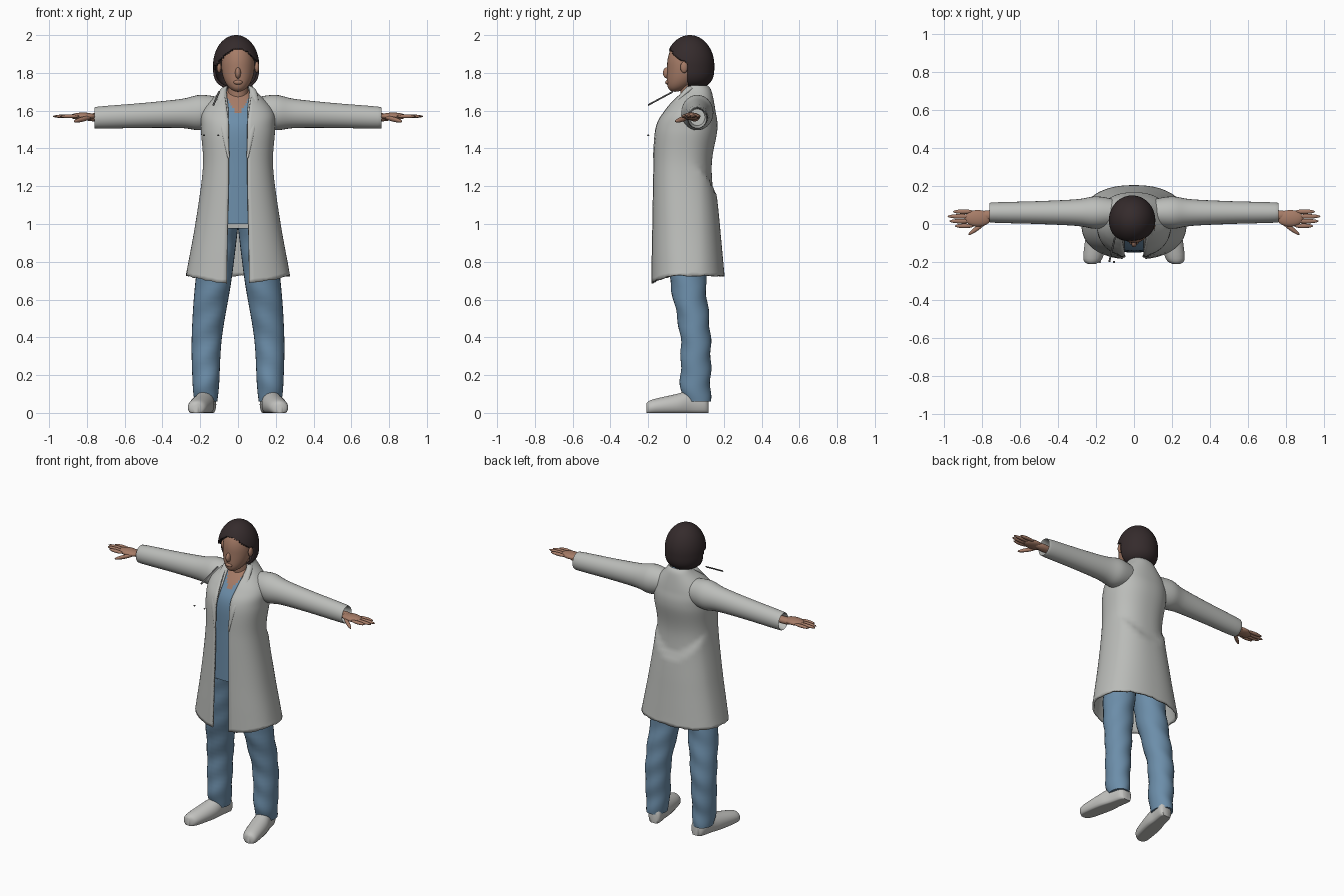
import bpy, bmesh, math, random
from mathutils import Vector

random.seed(4)
if "Cube" in bpy.data.objects:
    bpy.data.objects.remove(bpy.data.objects["Cube"], do_unlink=True)


def material(name, red, green, blue):
    mat = bpy.data.materials.new(name)
    mat.use_nodes = True
    mat.diffuse_color = (red, green, blue, 1)
    shader = next(node for node in mat.node_tree.nodes if node.type == 'BSDF_PRINCIPLED')
    shader.inputs["Base Color"].default_value = mat.diffuse_color
    return mat


COAT = material("coat_white", .5, .51, .49)
SHOE = material("shoe_white", .54, .54, .52)
BLUE = material("scrub_blue", .15, .27, .4)
SKIN = material("skin", .38, .2, .135)
HAIR = material("hair_dark", .035, .024, .025)
GREY = material("dark_grey", .16, .16, .16)


def finish(name, bm, mat, side=1, tweak=None):
    """Adjust and mirror the vertices, then make a smooth shaded object."""
    for vert in bm.verts:
        if tweak:
            tweak(vert.co)
        vert.co.x *= side
    bmesh.ops.recalc_face_normals(bm, faces=bm.faces)
    mesh = bpy.data.meshes.new(name)
    bm.to_mesh(mesh)
    bm.free()
    mesh.materials.append(mat)
    ob = bpy.data.objects.new(name, mesh)
    bpy.context.collection.objects.link(ob)
    bpy.ops.object.select_all(action='DESELECT')
    ob.select_set(True)
    bpy.context.view_layer.objects.active = ob
    bpy.ops.object.shade_smooth_by_angle(angle=math.radians(50))
    return ob


def ball(name, centre, radii, mat, segments=16, **options):
    """Ellipsoid with the given centre and radii."""
    bm = bmesh.new()
    bmesh.ops.create_uvsphere(bm, u_segments=segments, v_segments=segments, radius=1)
    for vert in bm.verts:
        vert.co = Vector(centre) + vert.co * Vector(radii)
    return finish(name, bm, mat, **options)


def smooth_rows(rows, steps):
    """Catmull-Rom interpolation between the sections."""
    padded = [rows[0], *rows, rows[-1]]
    for before, start, end, after in zip(padded, padded[1:], padded[2:], padded[3:]):
        for step in range(steps):
            t = step / steps
            yield [b + t / 2 * (c - a + t * (2*a - 5*b + 4*c - d + t * (3*(b - c) + d - a)))
                   for a, b, c, d in zip(before, start, end, after)]
    yield rows[-1]


def signed_power(value, power):
    return math.copysign(abs(value) ** power, value)


def loft(name, rows, mat, axis='Z', count=28, steps=5, power=1, gap=None, **options):
    """Skin elliptical sections: position, centre u, centre v, radius u, radius v."""
    bm = bmesh.new()
    loops = []
    for pos, centre_u, centre_v, radius_u, radius_v in smooth_rows(rows, steps):
        opening = math.asin(min(.9, gap(pos) / radius_u) ** (1 / power)) if gap else 0
        span = 2 * (math.pi - opening) / (count - 1 if gap else count)
        loop = []
        for k in range(count):
            angle = opening + span * k - math.pi / 2
            u = centre_u + radius_u * signed_power(math.cos(angle), power)
            v = centre_v + radius_v * signed_power(math.sin(angle), power)
            loop.append(bm.verts.new({'X': (pos, u, v), 'Y': (u, pos, v), 'Z': (u, v, pos)}[axis]))
        loops.append(loop)
    for low, high in zip(loops, loops[1:]):
        for k in range(count - 1 if gap else count):
            bm.faces.new((low[k], low[(k + 1) % count], high[(k + 1) % count], high[k]))
    if not gap:
        bm.faces.new(loops[0])
        bm.faces.new(loops[-1])
    return finish(name, bm, mat, **options)


def thicken(ob, thickness, offset):
    shell = ob.modifiers.new("thickness", 'SOLIDIFY')
    shell.thickness, shell.offset = thickness, offset


# Coat: open front, folded waist at the back, uneven hem dipping in front
def drape(co):
    fold = min(1, max(0, (1.18 + 4.5 * co.x ** 2 - co.z) / .03))
    co.y += .018 * fold * min(1, max(0, co.y / .06))
    low = max(0, .85 - co.z) / .12
    co.z -= low * (.035 * max(0, -co.y / .17) ** 3 + random.uniform(0, .008))


def coat_gap(z):
    return .05 + .15 * max(0, z - 1.55) + .02 * max(0, 1.2 - z)


body = [(.73, 0, 0, .27, .18), (1, 0, -.01, .22, .165), (1.3, 0, -.02, .18, .15),
        (1.5, 0, 0, .19, .16), (1.6, 0, .02, .18, .13), (1.7, 0, .05, .09, .08),
        (1.73, 0, .05, .07, .06)]
coat = loft("coat", body, COAT, count=64, steps=10, power=.87, gap=coat_gap, tweak=drape)
thicken(coat, .012, 0)

# Scrub shirt: follows the coat inside it, with a V neck showing skin
inset = .025
shirt = loft("scrub_shirt", [(z, x, y, width - inset, depth - inset)
                             for z, x, y, width, depth in body[1:]],
             BLUE, count=72, steps=16, power=.87)
shirt.data.materials.append(SKIN)
for face in shirt.data.polygons:
    if face.center.y < .03 and abs(face.center.x) < .6 * (face.center.z - 1.57):
        face.material_index = 1


# Neck and head, the jaw pushed forward towards the chin
def jaw(co):
    co.y -= 3 * max(0, 1.84 - co.z) ** 2


loft("neck", [(1.6, 0, .04, .06, .06), (1.8, 0, .02, .05, .06)], SKIN)
ball("head", (0, 0, 1.84), (.088, .1, .14), SKIN, segments=32, tweak=jaw)
ball("nose", (0, -.1, 1.8), (.015, .022, .03), SKIN)
ball("lips", (0, -.098, 1.75), (.024, .012, .012), SKIN)


# Bobbed hair: full at the bottom, with an arched opening above the face
def bob(co):
    drop = (1.84 - co.z) / .16
    if drop > 0:
        co.z = 1.84 - .13 * drop ** .6


hair = ball("hair", (-.01, .02, 1.84), (.122, .13, .16), HAIR, segments=64, tweak=bob)
bm = bmesh.new()
bm.from_mesh(hair.data)
opening = []
for face in bm.faces:
    middle = face.calc_center_median()
    if middle.y < .01 and middle.z < 1.93 - 6 * middle.x ** 2:
        opening.append(face)
bmesh.ops.delete(bm, geom=opening, context='FACES')
bm.to_mesh(hair.data)
bm.free()
thicken(hair, .014, -1)


# Cloth folds, flat soles and the slanted thumb
def folds(co):
    co.y += .004 * math.sin(42 * co.z + 25 * co.x)


def flatten(co):
    co.z = max(co.z, 0)


def slant(co):
    co.y -= .7 * (co.x - .82)
    co.z -= .25 * (co.x - .82)


# Paired parts: made on the left and mirrored to the right
for label, side in (("left", 1), ("right", -1)):
    ball(label + "_ear", (.1, -.01, 1.83), (.012, .02, .03), SKIN, side=side)
    loft(label + "_lapel", [(1.35, .05, -.17, .005, .005), (1.5, .07, -.15, .02, .01),
                            (1.6, .08, -.09, .03, .01), (1.7, .08, 0, .02, .02),
                            (1.73, .06, .03, .01, .02)], COAT, side=side)

    # Sleeve turning inwards at the cuff
    sleeve = ((.1, .07), (.2, .085), (.3, .07), (.5, .06), (.74, .053), (.74, .045), (.7, .04))
    loft(label + "_sleeve", [(x, .06, 1.6 - x / 20, radius, 1.1 * radius) for x, radius in sleeve],
         COAT, axis='X', side=side)

    # Hand with tapering fingers
    ball(label + "_wrist", (.75, .045, 1.565), (.08, .028, .022), SKIN, side=side)
    ball(label + "_palm", (.82, .03, 1.57), (.07, .044, .02), SKIN, side=side)
    ball(label + "_thumb", (.82, -.02, 1.555), (.05, .015, .013), SKIN, side=side, tweak=slant)
    for finger, length in enumerate((.05, .065, .07, .055)):
        ball(f"{label}_finger_{finger + 1}", (.84 + length, .025 * finger - .01, 1.57),
             (length, .012, .01), SKIN, side=side)

    loft(label + "_trouser_leg", [(.06, .17, .06, .06, .07), (.15, .17, .05, .07, .08),
                                  (.4, .165, .05, .08, .08), (.7, .13, .01, .095, .095),
                                  (.98, .09, 0, .09, .115)],
         BLUE, steps=10, side=side, tweak=folds)

    # Shoe with the toe turned out
    shoe = ((-.21, .02, .05), (-.18, .05, .07), (-.05, .06, .1),
            (.03, .05, .12), (.1, .045, .11), (.12, .03, .08))
    loft(label + "_shoe", [(y, .18 - .2 * y, .4 * height, width, .6 * height)
                           for y, width, height in shoe],
         SHOE, axis='Y', side=side, tweak=flatten)

# Loose cord at the right lapel, and small chest buttons
loft("collar_cord", [(-.2, -.13, 1.63, .005, .005), (-.07, -.1, 1.7, .005, .005)], GREY, axis='Y')
for label, x in (("outer", -.18), ("inner", -.105)):
    ball(label + "_chest_button", (x, -.2, 1.47), (.006, .006, .004), GREY)
